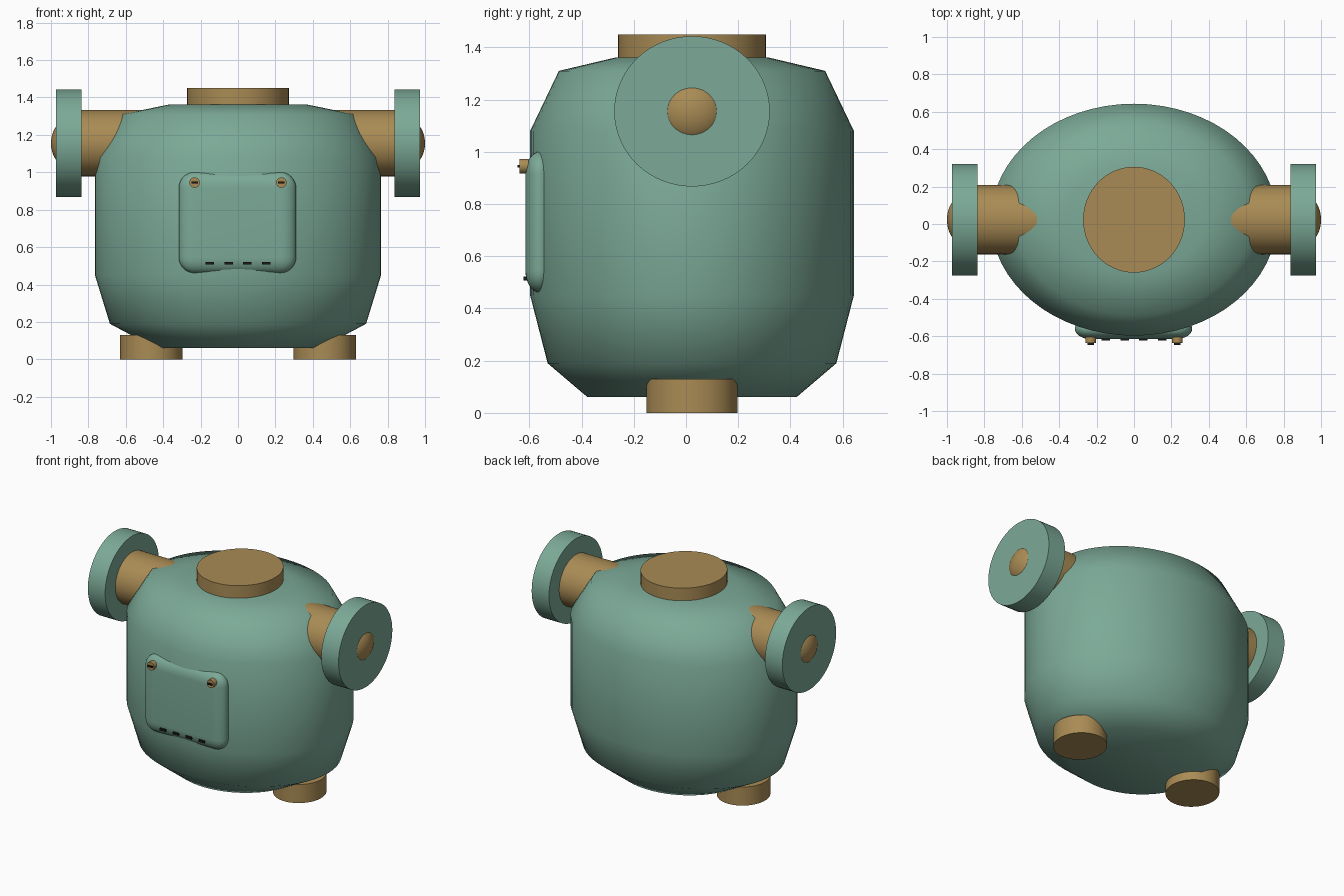
import bpy, bmesh
from math import cos, sin, tau, radians, pi

if "Cube" in bpy.data.objects:
    bpy.data.objects.remove(bpy.data.objects["Cube"])

CY = 0.023  # shared centre line in y


def mat(name, rgb):
    m = bpy.data.materials.new(name)
    m.diffuse_color = (*rgb, 1)
    m.use_nodes = True
    m.node_tree.nodes["Principled BSDF"].inputs["Base Color"].default_value = m.diffuse_color
    return m


TEAL = mat("teal", (0.20, 0.40, 0.31))
GOLD = mat("ochre", (0.40, 0.26, 0.09))
DARK = mat("dark", (0.01, 0.01, 0.01))


def finish(o, name, m, angle=40):
    o.name = name
    o.data.materials.append(m)
    bpy.ops.object.select_all(action='DESELECT')
    o.select_set(True)
    bpy.context.view_layer.objects.active = o
    bpy.ops.object.transform_apply(location=False, rotation=True, scale=True)
    bpy.ops.object.shade_smooth_by_angle(angle=radians(angle))
    return o


def cylinder(name, m, loc, radii, depth, axis='Z'):
    rot = {'Z': (0, 0, 0), 'X': (0, pi / 2, 0), 'Y': (pi / 2, 0, 0)}[axis]
    bpy.ops.mesh.primitive_cylinder_add(vertices=64, radius=1, depth=depth, location=loc, rotation=rot)
    o = bpy.context.object
    o.scale = (*radii, 1)
    return finish(o, name, m)


def box(name, m, loc, dims, bevel=0):
    bpy.ops.mesh.primitive_cube_add(size=1, location=loc)
    o = bpy.context.object
    o.scale = dims
    bpy.ops.object.transform_apply(location=False, rotation=False, scale=True)
    if bevel:
        b = o.modifiers.new("round", 'BEVEL')
        b.width, b.segments = bevel, 8
        bpy.ops.object.modifier_apply(modifier="round")
    return finish(o, name, m)


# Torso: stacked elliptical rings (z, half width, half depth)
rings = [(0.06, 0.44, 0.40), (0.19, 0.685, 0.553), (0.45, 0.765, 0.62),
         (1.08, 0.765, 0.62), (1.31, 0.625, 0.51), (1.362, 0.37, 0.29)]
N = 64
bm = bmesh.new()
loops = [[bm.verts.new((rx * cos(tau * i / N), CY + ry * sin(tau * i / N), z)) for i in range(N)]
         for z, rx, ry in rings]
for a, b in zip(loops, loops[1:]):
    for i in range(N):
        j = (i + 1) % N
        bm.faces.new((a[i], a[j], b[j], b[i]))
bm.faces.new(loops[0][::-1])
bm.faces.new(loops[-1])
me = bpy.data.meshes.new("torso")
bm.to_mesh(me)
bm.free()
torso = bpy.data.objects.new("torso", me)
bpy.context.collection.objects.link(torso)
finish(torso, "torso", TEAL, 60)

# Neck plug
cylinder("neck", GOLD, (0, CY, 1.395), (0.272, 0.283), 0.11)

# Mirrored shoulders, discs, hubs, hip plugs and pouch buttons
for s, side in ((-1, "left"), (1, "right")):
    cylinder(f"shoulder_shaft_{side}", GOLD, (s * 0.68, CY, 1.155), (0.177, 0.185), 0.40, 'X')
    cylinder(f"shoulder_disc_{side}", TEAL, (s * 0.905, CY, 1.155), (0.288, 0.298), 0.134, 'X')
    bpy.ops.mesh.primitive_uv_sphere_add(segments=48, ring_count=24, radius=1, location=(s * 0.9, CY, 1.155))
    hub = bpy.context.object
    hub.scale = (0.1, 0.136, 0.13)
    finish(hub, f"shoulder_hub_{side}", GOLD)
    cylinder(f"hip_plug_{side}", GOLD, (s * 0.463, CY, 0.065), (0.167, 0.175), 0.13)
    cylinder(f"pouch_button_{side}", GOLD, (s * 0.232, -0.620, 0.945), (0.028, 0.028), 0.034, 'Y')
    box(f"button_slot_{side}", DARK, (s * 0.232, -0.639, 0.945), (0.034, 0.014, 0.010))

# Front pouch: evenly rounded box flattened in depth
pouch = box("front_pouch", TEAL, (-0.003, -0.56, 0.731), (0.627, 0.1705, 0.54), 0.085)
pouch.scale.y = 0.055 / 0.08525
bpy.context.view_layer.objects.active = pouch
bpy.ops.object.transform_apply(location=False, rotation=False, scale=True)

# Stitches along the pouch bottom
for i in range(4):
    box(f"stitch_{i + 1}", DARK, (-0.15 + 0.1 * i, -0.615, 0.514), (0.045, 0.014, 0.015))
